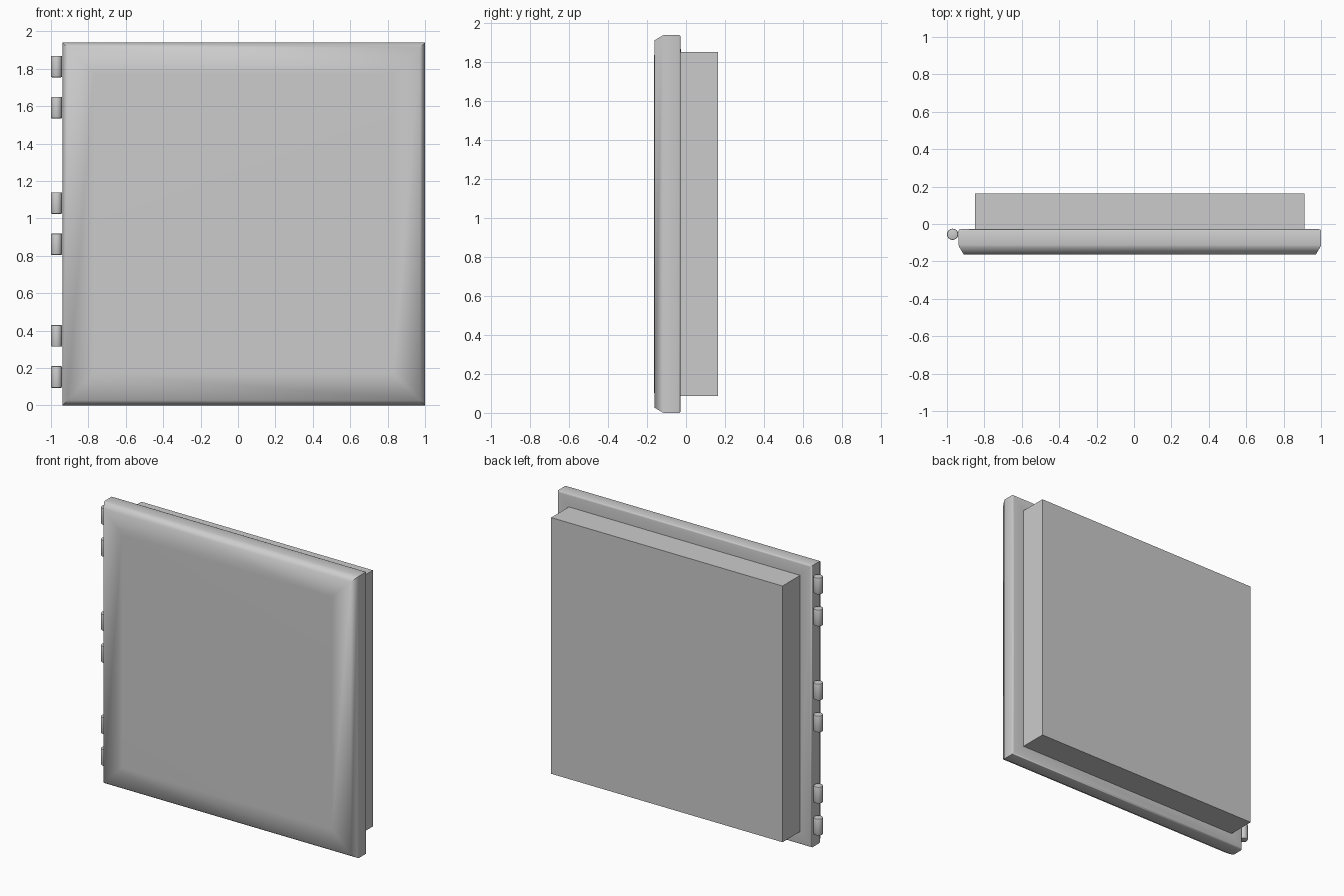
import bpy, bmesh, math

if "Cube" in bpy.data.objects:
    bpy.data.objects.remove(bpy.data.objects["Cube"])


def finish(name, bm, angle):
    bmesh.ops.recalc_face_normals(bm, faces=bm.faces)
    mesh = bpy.data.meshes.new(name)
    bm.to_mesh(mesh)
    bm.free()
    obj = bpy.data.objects.new(name, mesh)
    bpy.context.collection.objects.link(obj)
    bpy.ops.object.select_all(action='DESELECT')
    obj.select_set(True)
    bpy.context.view_layer.objects.active = obj
    bpy.ops.object.shade_smooth_by_angle(angle=math.radians(angle))
    return obj


def panel(name, rings):
    """Closed solid from rectangular rings given as (y, inset)."""
    x0, x1, z0, z1 = -0.938, 1.0, 0.0, 1.94
    bm = bmesh.new()
    loops = [[bm.verts.new(p) for p in (
        (x0 + i, y, z0 + i), (x1 - i, y, z0 + i),
        (x1 - i, y, z1 - i), (x0 + i, y, z1 - i))] for y, i in rings]
    for a, b in zip(loops, loops[1:]):
        for k in range(4):
            n = (k + 1) % 4
            bm.faces.new((a[k], a[n], b[n], b[k]))
    bm.faces.new(loops[0])
    bm.faces.new(loops[-1])
    return finish(name, bm, 60)


# Door slab with chamfered front, stepping in to the rear plug
panel("door_panel", [
    (-0.164, 0.17), (-0.162, 0.027), (-0.122, 0.003), (-0.112, 0.0),
    (-0.036, 0.0), (-0.03, 0.003), (-0.028, 0.01),
    (-0.028, 0.088), (0.164, 0.088)])


# Hinge knuckles in three pairs on the left edge
def knuckle(name, z):
    bm = bmesh.new()
    bmesh.ops.create_cone(bm, cap_ends=True, segments=24,
                          radius1=0.03, radius2=0.03, depth=0.115)
    rims = [e for e in bm.edges if abs(e.verts[0].co.z - e.verts[1].co.z) < 1e-5]
    bmesh.ops.bevel(bm, geom=rims, offset=0.006, segments=2,
                    profile=0.5, affect='EDGES')
    obj = finish(name, bm, 40)
    obj.location = (-0.97, -0.055, z)


for i, centre in enumerate((0.262, 0.972, 1.702)):
    knuckle(f"hinge_lower_{i + 1}", centre - 0.11)
    knuckle(f"hinge_upper_{i + 1}", centre + 0.11)
